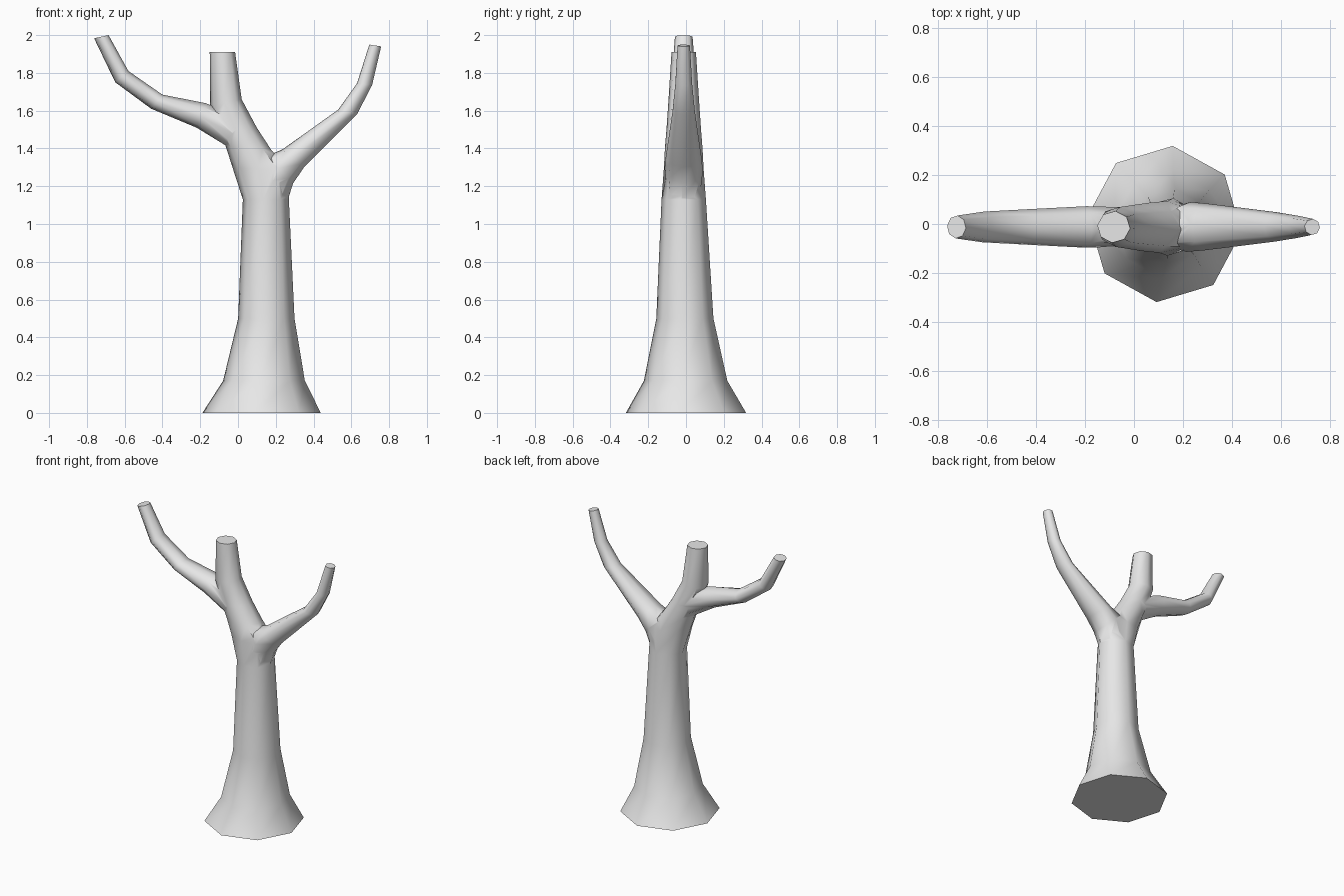
import bpy, bmesh, math
from mathutils import Vector

cube = bpy.data.objects.get("Cube")
if cube:
    bpy.data.objects.remove(cube, do_unlink=True)

SIDES = 8
PHASE = math.radians(-6)

bark = bpy.data.materials.new("pale_grey_bark")
bark.use_nodes = True
bark.diffuse_color = (0.8, 0.8, 0.8, 1)
bark.node_tree.nodes["Principled BSDF"].inputs["Base Color"].default_value = (0.8, 0.8, 0.8, 1)


def limb(name, rings):
    """Eight-sided tube; each ring is (x, z) of one edge, (x, z) of the other, depth radius."""
    bm = bmesh.new()
    loops = []
    for xa, za, xb, zb, depth in rings:
        a, b = Vector((xa, 0, za)), Vector((xb, 0, zb))
        mid, half = (a + b) / 2, (b - a) / 2
        mid.y = -0.012 * min(1, mid.z)
        loop = []
        for i in range(SIDES):
            t = PHASE + math.tau * i / SIDES
            loop.append(bm.verts.new(mid + half * math.cos(t) + Vector((0, depth * math.sin(t), 0))))
        loops.append(loop)
    for low, high in zip(loops, loops[1:]):
        for i in range(SIDES):
            j = (i + 1) % SIDES
            bm.faces.new((low[i], low[j], high[j], high[i]))
    bm.faces.new(loops[0])
    bm.faces.new(loops[-1])
    bmesh.ops.recalc_face_normals(bm, faces=bm.faces)
    mesh = bpy.data.meshes.new(name)
    bm.to_mesh(mesh)
    bm.free()
    mesh.materials.append(bark)
    obj = bpy.data.objects.new(name, mesh)
    bpy.context.collection.objects.link(obj)
    return obj


# Flared trunk running up into the cut central stem
trunk = limb("tree_trunk", [
    (-0.19, 0, 0.44, 0, 0.32),
    (-0.08, 0.17, 0.355, 0.17, 0.222),
    (0, 0.5, 0.3, 0.5, 0.152),
    (0.025, 1.13, 0.27, 1.13, 0.118),
    (-0.03, 1.3, 0.27, 1.28, 0.106),
    (-0.065, 1.41, 0.175, 1.395, 0.1),
    (-0.1, 1.49, 0.1, 1.51, 0.092),
    (-0.148, 1.63, 0.02, 1.66, 0.082),
    (-0.15, 1.91, -0.015, 1.91, 0.065),
])

# Bent branch on the right side of the tree
right_branch = limb("right_branch", [
    (-0.04, 1.4, 0, 1.57, 0.08),
    (-0.22, 1.51, -0.17, 1.64, 0.085),
    (-0.46, 1.61, -0.4, 1.685, 0.073),
    (-0.65, 1.75, -0.58, 1.81, 0.063),
    (-0.762, 1.983, -0.685, 2, 0.047),
])

# Bent branch on the left side of the tree
left_branch = limb("left_branch", [
    (0.1, 1.25, 0.262, 1.12, 0.09),
    (0.15, 1.36, 0.292, 1.215, 0.102),
    (0.235, 1.395, 0.35, 1.3, 0.096),
    (0.53, 1.605, 0.63, 1.58, 0.06),
    (0.63, 1.745, 0.71, 1.735, 0.045),
    (0.695, 1.95, 0.758, 1.94, 0.033),
])

# Merge the branches into the trunk
bpy.ops.object.select_all(action='DESELECT')
trunk.select_set(True)
bpy.context.view_layer.objects.active = trunk
for branch in (right_branch, left_branch):
    mod = trunk.modifiers.new("join_" + branch.name, 'BOOLEAN')
    mod.operation = 'UNION'
    mod.solver = 'EXACT'
    mod.object = branch
    bpy.ops.object.modifier_apply(modifier=mod.name)
    bpy.data.objects.remove(branch, do_unlink=True)

# Smooth bark with crisp cut ends
bpy.ops.object.shade_smooth_by_angle(angle=math.radians(60))
